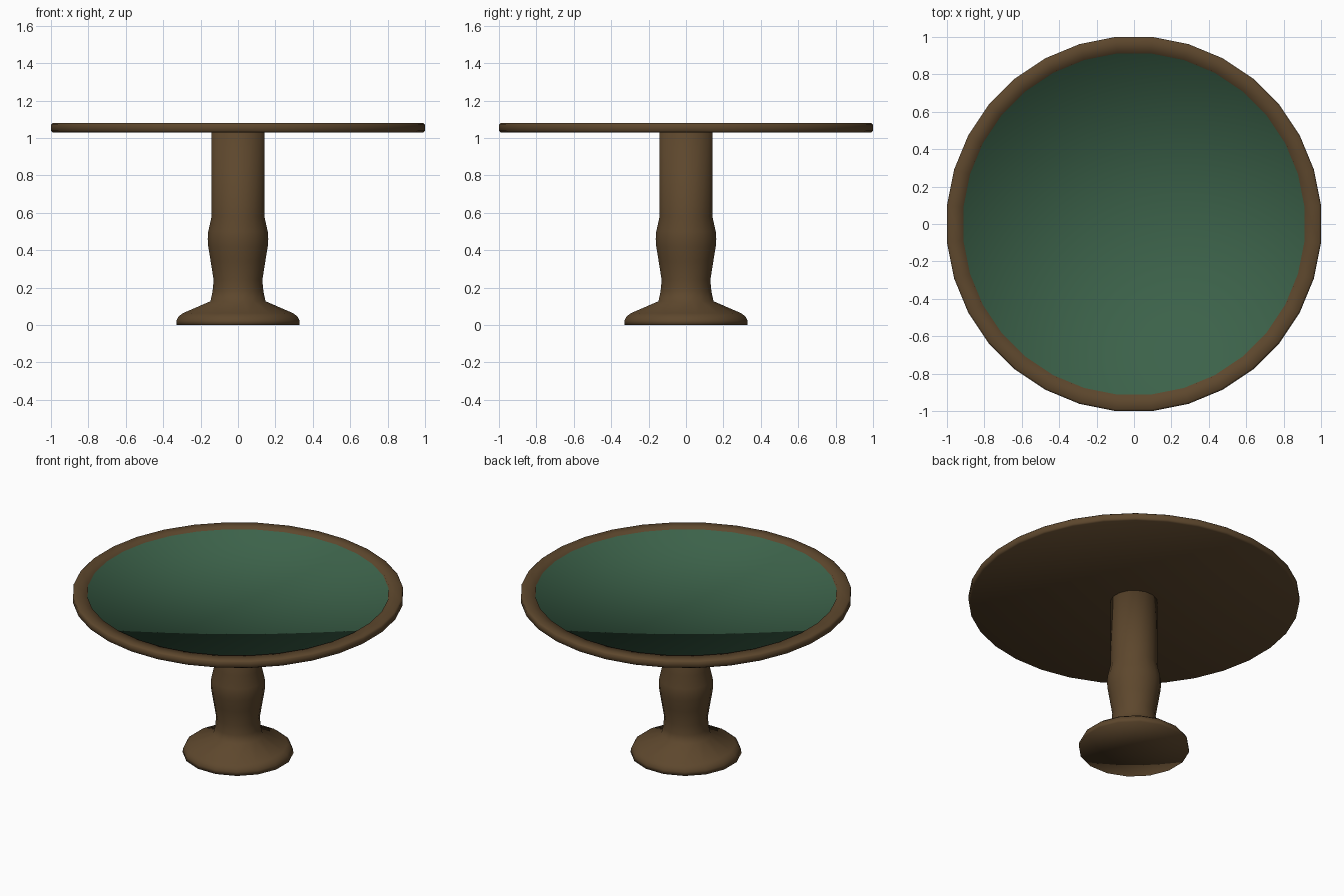
import bpy, bmesh, math

if "Cube" in bpy.data.objects:
    bpy.data.objects.remove(bpy.data.objects["Cube"])


def material(name, rgb):
    m = bpy.data.materials.new(name)
    m.diffuse_color = (*rgb, 1)
    m.use_nodes = True
    m.node_tree.nodes["Principled BSDF"].inputs["Base Color"].default_value = m.diffuse_color
    return m


wood = material("brown_wood", (0.110, 0.063, 0.026))
felt = material("green_felt", (0.045, 0.122, 0.068))


def lathe(name, profile, sides, mats, cap_start_mat=0, cap_end_mat=0):
    """Spin an (radius, z) profile around z and close both ends with fans.
    Radii are measured to the flats, which face the axes."""
    bm = bmesh.new()
    grow = 1 / math.cos(math.pi / sides)
    rings = []
    for r, z in profile:
        ring = []
        for i in range(sides):
            a = 2 * math.pi * (i + 0.5) / sides
            ring.append(bm.verts.new((r * grow * math.cos(a), r * grow * math.sin(a), z)))
        rings.append(ring)
    for lo, hi in zip(rings, rings[1:]):
        for i in range(sides):
            j = (i + 1) % sides
            bm.faces.new((lo[i], lo[j], hi[j], hi[i]))
    for ring, z, mat in ((rings[0], profile[0][1], cap_start_mat),
                         (rings[-1], profile[-1][1], cap_end_mat)):
        centre = bm.verts.new((0, 0, z))
        for i in range(sides):
            f = bm.faces.new((ring[i], ring[(i + 1) % sides], centre))
            f.material_index = mat
    bmesh.ops.recalc_face_normals(bm, faces=bm.faces[:])
    for f in bm.faces:
        f.smooth = True
    mesh = bpy.data.meshes.new(name)
    bm.to_mesh(mesh)
    bm.free()
    for m in mats:
        mesh.materials.append(m)
    ob = bpy.data.objects.new(name, mesh)
    bpy.context.collection.objects.link(ob)
    return ob


# Round top: wooden underside and rim, slightly recessed felt
lathe("table_top",
      [(0.99, 1.03), (1.0, 1.038), (1.0, 1.072), (0.99, 1.08),
       (0.915, 1.08), (0.912, 1.07)],
      32, [wood, felt], cap_end_mat=1)

# Turned pedestal with a spreading foot
lathe("pedestal",
      [(0.33, 0.0), (0.328, 0.025), (0.318, 0.045), (0.295, 0.063),
       (0.147, 0.127), (0.136, 0.18), (0.13, 0.24), (0.146, 0.34),
       (0.159, 0.42), (0.162, 0.46), (0.159, 0.50), (0.141, 0.58),
       (0.141, 1.04)],
      16, [wood])
